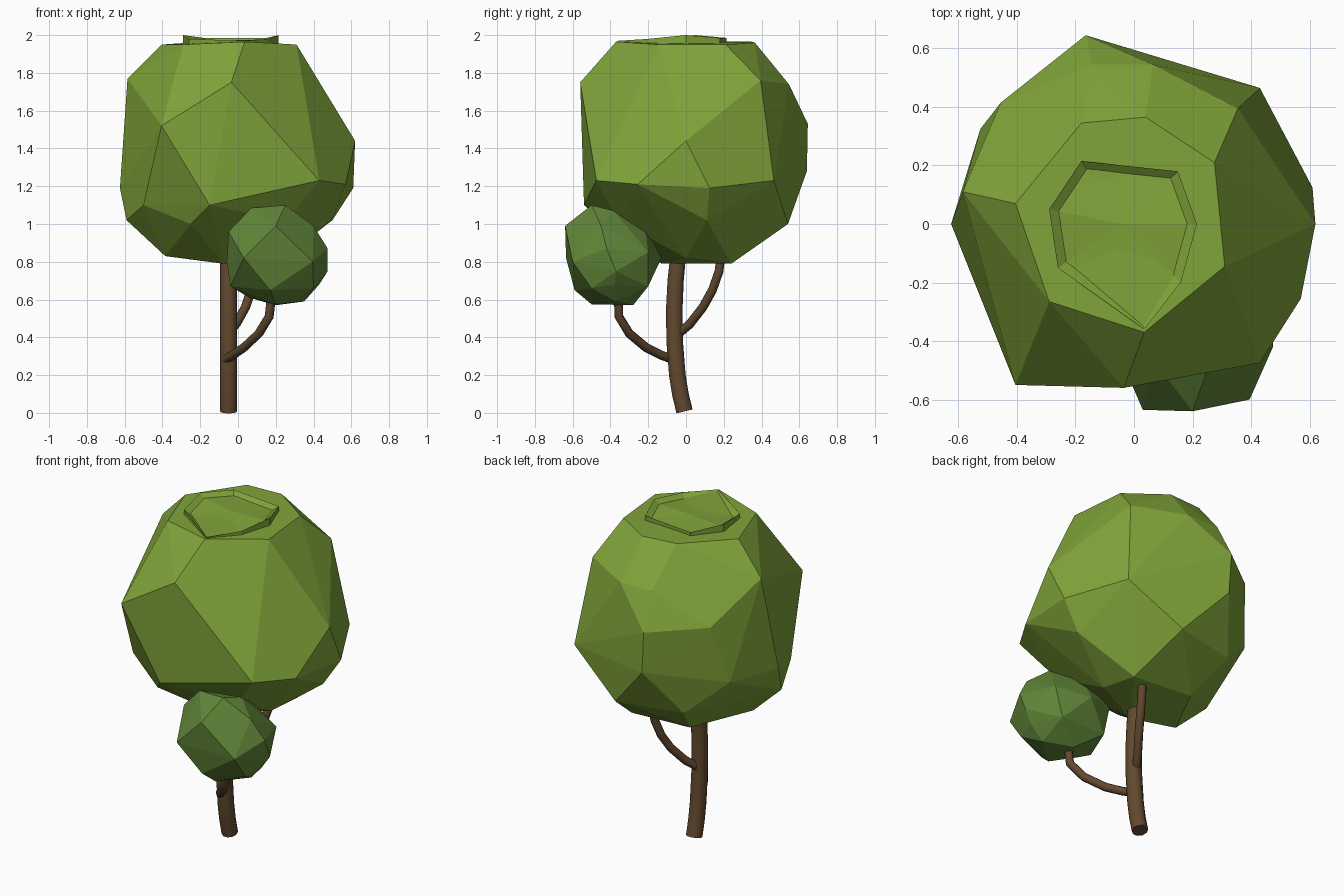
import bpy, bmesh
from mathutils import Vector


def material(name, rgb):
    m = bpy.data.materials.new(name)
    m.diffuse_color = (*rgb, 1)
    return m


LEAF = material("leaf green", (0.216, 0.376, 0.042))
DARK_LEAF = material("dark leaf green", (0.118, 0.238, 0.040))
BARK = material("bark brown", (0.122, 0.066, 0.028))


def finish(name, bm, mat):
    bmesh.ops.recalc_face_normals(bm, faces=bm.faces[:])
    me = bpy.data.meshes.new(name)
    bm.to_mesh(me)
    bm.free()
    me.materials.append(mat)
    ob = bpy.data.objects.new(name, me)
    bpy.context.collection.objects.link(ob)
    return ob


def faceted_blob(name, points, mat):
    """Low-poly foliage: flat-faced hull around a few corner points."""
    bm = bmesh.new()
    for p in points:
        bm.verts.new(p)
    res = bmesh.ops.convex_hull(bm, input=bm.verts[:])
    loose = {v for v in res["geom_interior"] + res["geom_unused"]
             if isinstance(v, bmesh.types.BMVert)}
    bmesh.ops.delete(bm, geom=list(loose), context='VERTS')
    return finish(name, bm, mat)


def limb(name, path, radii, sides=12):
    """Round tube swept along a path, with closed ends."""
    bm = bmesh.new()
    cu = bpy.data.curves.new(name + "_path", 'CURVE')
    cu.dimensions = '3D'
    cu.bevel_depth = 1.0
    cu.bevel_resolution = sides // 4
    cu.use_fill_caps = True
    sp = cu.splines.new('POLY')
    sp.points.add(len(path) - 1)
    for pt, co, r in zip(sp.points, path, radii):
        pt.co = (*co, 1)
        pt.radius = r
    tmp = bpy.data.objects.new(name + "_path", cu)
    bpy.context.collection.objects.link(tmp)
    me = tmp.to_mesh()
    bm.from_mesh(me)
    tmp.to_mesh_clear()
    bpy.data.objects.remove(tmp)
    bmesh.ops.remove_doubles(bm, verts=bm.verts[:], dist=1e-5)
    ob = finish(name, bm, BARK)
    bpy.context.view_layer.objects.active = ob
    ob.select_set(True)
    bpy.ops.object.shade_smooth_by_angle(angle=0.9)
    ob.select_set(False)
    return ob


# Main crown
faceted_blob("main_crown", [
    # top rim
    (-0.29, -0.265, 1.95), (0.035, -0.37, 1.965), (0.31, -0.145, 1.95),
    (0.275, 0.21, 1.95), (0.04, 0.365, 1.96), (-0.18, 0.345, 1.965), (-0.405, 0.07, 1.95),
    # shoulder
    (-0.585, 0.11, 1.77), (-0.035, -0.56, 1.75), (0.355, 0.395, 1.76),
    (-0.145, 0.545, 1.74), (0.065, 0.545, 1.74),
    # widest band
    (-0.405, -0.55, 1.52), (0.62, 0.0, 1.44), (-0.165, 0.645, 1.53),
    (-0.455, 0.415, 1.55), (-0.15, 0.64, 1.28),
    (0.43, -0.475, 1.23), (0.57, -0.255, 1.21), (0.61, 0.125, 1.19),
    (0.43, 0.465, 1.23), (-0.525, 0.325, 1.2), (-0.625, 0.0, 1.19),
    # lower band
    (-0.15, -0.54, 1.10), (-0.50, -0.30, 1.10), (-0.59, -0.08, 1.02),
    (0.50, 0.11, 1.02), (0.1, 0.54, 1.0), (-0.3, 0.45, 1.0),
    (-0.25, -0.42, 1.0), (0.25, -0.36, 1.02),
    # underside
    (-0.385, -0.1, 0.83), (-0.08, -0.13, 0.79), (0.22, 0.0, 0.82),
    (0.2, 0.24, 0.79), (-0.2, 0.25, 0.81)], LEAF)

# Shallow raised rim on top of the crown, dished in the middle
rim = [(-0.29, 0.05, 2.0), (-0.18, 0.215, 1.985), (0.15, 0.18, 1.985), (0.215, 0.0, 2.0),
       (0.16, -0.2, 1.98), (0.035, -0.36, 1.97), (-0.26, -0.15, 1.98)]
bm = bmesh.new()
mid = Vector((-0.04, 0, 0))
rings = []
for scale, drop in ((1.0, 0.06), (1.0, 0.0), (0.87, 0.022)):
    rings.append([bm.verts.new(mid + (Vector(p) - mid) * scale * Vector((1, 1, 0)).length / 2 ** 0.5
                               + Vector((0, 0, p[2] * (1 - scale) - drop))) for p in rim])
n = len(rim)
for a, b in zip(rings, rings[1:]):
    for i in range(n):
        bm.faces.new((a[i], a[(i + 1) % n], b[(i + 1) % n], b[i]))
centre = bm.verts.new((-0.04, 0, 1.972))
for i in range(n):
    bm.faces.new((rings[2][i], rings[2][(i + 1) % n], centre))
finish("crown_top_rim", bm, LEAF)

# Small side crown
faceted_blob("small_crown", [
    (0.25, -0.50, 1.10), (0.07, -0.47, 1.085), (0.29, -0.38, 1.07), (0.2, -0.22, 1.0),
    (0.2, -0.64, 0.99), (0.40, -0.45, 0.99), (-0.05, -0.45, 0.96),
    (0.03, -0.635, 0.82), (0.395, -0.60, 0.80), (0.475, -0.42, 0.87), (0.475, -0.37, 0.75),
    (-0.06, -0.40, 0.80), (0.0, -0.2, 0.9), (0.2, -0.13, 0.82), (0.4, -0.2, 0.85),
    (-0.04, -0.42, 0.67), (0.17, -0.59, 0.65), (0.40, -0.5, 0.66), (0.43, -0.38, 0.68),
    (0.35, -0.2, 0.67), (0.05, -0.2, 0.67),
    (0.35, -0.37, 0.59), (0.2, -0.28, 0.57), (0.06, -0.4, 0.61), (0.2, -0.5, 0.575)], DARK_LEAF)

# Trunk and branches
limb("trunk", [(-0.05, -0.008, 0.008), (-0.05, -0.03, 0.1), (-0.05, -0.046, 0.2),
               (-0.05, -0.06, 0.38), (-0.05, -0.062, 0.55), (-0.05, -0.055, 0.7),
               (-0.05, -0.035, 0.9)],
     [0.046, 0.046, 0.046, 0.046, 0.046, 0.045, 0.043])
limb("front_branch", [(-0.07, -0.06, 0.28), (-0.03, -0.13, 0.305), (0.03, -0.21, 0.345),
                      (0.11, -0.30, 0.42), (0.165, -0.355, 0.51), (0.18, -0.36, 0.64)],
     [0.024] * 6)
limb("back_branch", [(-0.05, -0.04, 0.42), (-0.01, 0.02, 0.47), (0.04, 0.09, 0.56),
                     (0.07, 0.14, 0.65), (0.09, 0.175, 0.75), (0.095, 0.19, 0.88)],
     [0.024] * 6)
